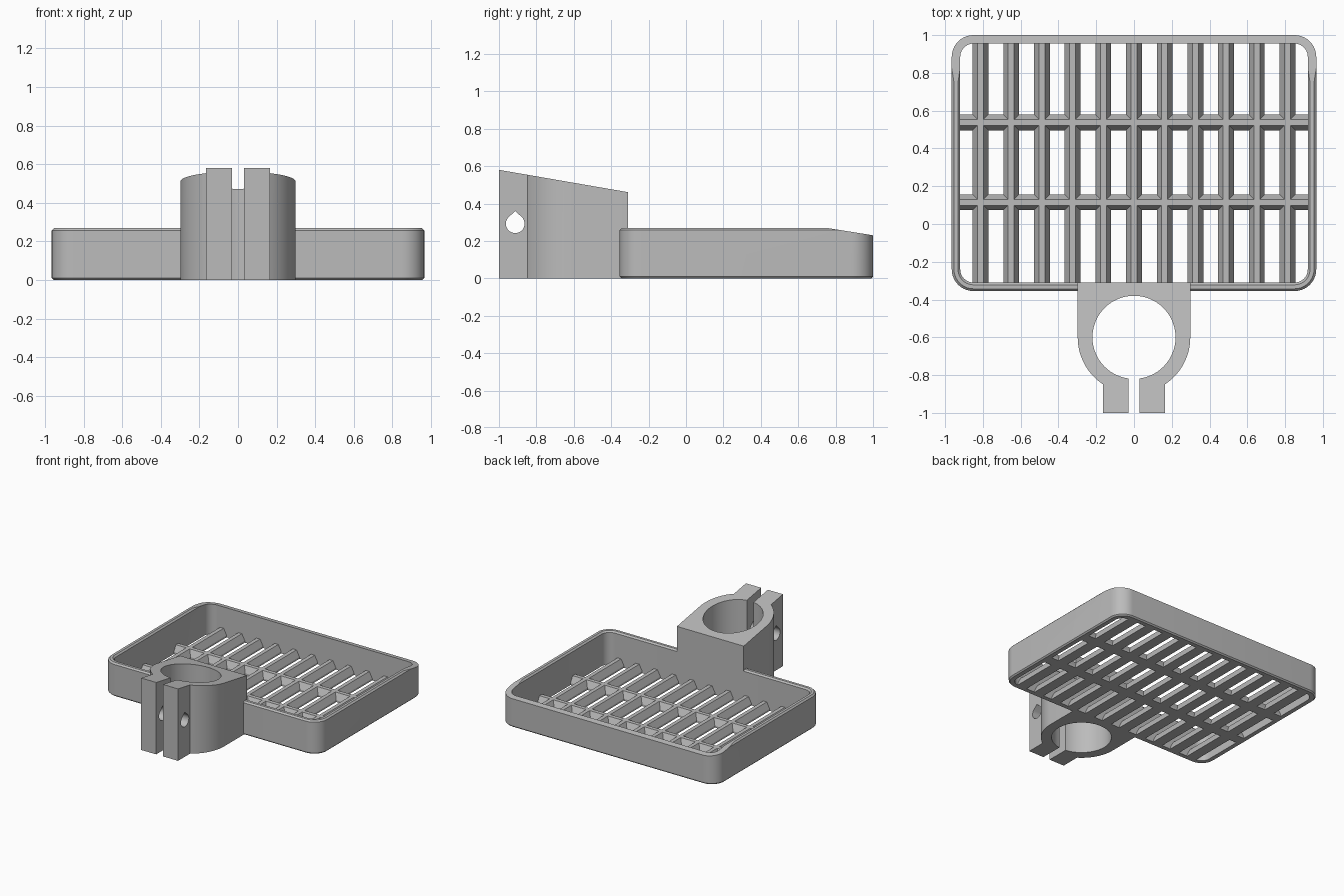
import bpy, bmesh
from math import pi, sin, cos, asin, radians

if "Cube" in bpy.data.objects:
    bpy.data.objects.remove(bpy.data.objects["Cube"])

grey = bpy.data.materials.new("plain_grey")
grey.use_nodes = True
COLOUR = (0.5, 0.5, 0.5, 1)
grey.diffuse_color = COLOUR
grey.node_tree.nodes["Principled BSDF"].inputs["Base Color"].default_value = COLOUR


def make_object(name, bm):
    bmesh.ops.recalc_face_normals(bm, faces=bm.faces)
    mesh = bpy.data.meshes.new(name)
    bm.to_mesh(mesh)
    bm.free()
    mesh.materials.append(grey)
    ob = bpy.data.objects.new(name, mesh)
    bpy.context.collection.objects.link(ob)
    return ob


def loft(bm, rings, closed=False):
    """Skin a list of point rings; cap the ends unless the loft is closed."""
    loops = [[bm.verts.new(p) for p in ring] for ring in rings]
    pairs = list(zip(loops, loops[1:]))
    if closed:
        pairs.append((loops[-1], loops[0]))
    else:
        bm.faces.new(loops[0])
        bm.faces.new(loops[-1])
    for a, b in pairs:
        for i in range(len(a)):
            j = (i + 1) % len(a)
            bm.faces.new((a[i], a[j], b[j], b[i]))


def boolean(ob, tool, operation):
    mod = ob.modifiers.new("cut", "BOOLEAN")
    mod.object, mod.operation, mod.solver = tool, operation, "EXACT"
    bpy.context.view_layer.objects.active = ob
    bpy.ops.object.modifier_apply(modifier=mod.name)
    bpy.data.objects.remove(tool)


def smooth(ob):
    bpy.ops.object.select_all(action="DESELECT")
    ob.select_set(True)
    bpy.context.view_layer.objects.active = ob
    bpy.ops.object.shade_smooth_by_angle(angle=radians(25))


def arc(cx, cy, r, start, end, steps):
    return [(cx + r * cos(start + (end - start) * i / steps),
             cy + r * sin(start + (end - start) * i / steps)) for i in range(steps + 1)]


# Tray wall: rounded rectangle rings following a chamfered wall section
HALF_X, FRONT, BACK, RADIUS, WALL, TOP = 0.965, -0.355, 1.0, 0.115, 0.045, 0.27


def rounded_ring(inset, z):
    r = RADIUS - inset
    x, y0, y1 = HALF_X - RADIUS, FRONT + RADIUS, BACK - RADIUS
    corners = [(x, y1), (-x, y1), (-x, y0), (x, y0)]
    return [(px, py, z) for k, (cx, cy) in enumerate(corners)
            for px, py in arc(cx, cy, r, k * pi / 2, (k + 1) * pi / 2, 10)]


section = [(0.01, 0), (0, 0.01), (0, TOP - 0.012), (0.012, TOP),
           (WALL - 0.012, TOP), (WALL, TOP - 0.012), (WALL, 0)]
bm = bmesh.new()
loft(bm, [rounded_ring(i, z) for i, z in section], closed=True)
tray = make_object("tray_wall", bm)

# Rim slopes down towards the back
wedge = [(0.75, TOP), (1.25, TOP - 0.08), (1.25, 0.5), (0.75, 0.5)]
bm = bmesh.new()
loft(bm, [[(x, y, z) for y, z in wedge] for x in (-1.2, 1.2)])
boolean(tray, make_object("rim_cutter", bm), "DIFFERENCE")
smooth(tray)

# Drain grid: bars with bevelled tops, running both ways
BAR = [(-0.042, 0), (0.042, 0), (0.042, 0.015), (0.016, 0.065), (-0.016, 0.065), (-0.042, 0.015)]
bm = bmesh.new()
for k in range(-5, 6):
    loft(bm, [[(k * 0.1625 + u, y, z) for u, z in BAR] for y in (FRONT + 0.03, BACK - 0.03)])
grid = make_object("drain_grid", bm)
bm = bmesh.new()
for y in (0.115, 0.538):
    loft(bm, [[(x, y + u, z) for u, z in BAR] for x in (-0.94, 0.94)])
boolean(grid, make_object("cross_bars", bm), "UNION")

# Split clamp: one half outline, mirrored, with a sloping top
CY, OUTER, INNER, TAB, GAP = -0.6, 0.298, 0.22, 0.165, 0.03
half = [(OUTER, FRONT + WALL)]
half += arc(0, CY, OUTER, 0, asin(TAB / OUTER) - pi / 2, 16)
half += [(TAB, -1), (GAP, -1)]
half += arc(0, CY, INNER, asin(GAP / INNER) - pi / 2, pi / 2, 32)
outline = half + [(-x, y) for x, y in reversed(half[:-1])]
bm = bmesh.new()
loft(bm, [[(x, y, 0) for x, y in outline],
          [(x, y, 0.58 - 0.173 * (y + 1)) for x, y in outline]])
clamp = make_object("pole_clamp", bm)

# Teardrop bolt hole through both tabs
drop = arc(-0.913, 0.292, 0.05, pi * 0.78, pi * 2.22, 28) + [(-0.913, 0.36)]
bm = bmesh.new()
loft(bm, [[(x, y, z) for y, z in drop] for x in (-0.4, 0.4)])
boolean(clamp, make_object("bolt_cutter", bm), "DIFFERENCE")
smooth(clamp)
